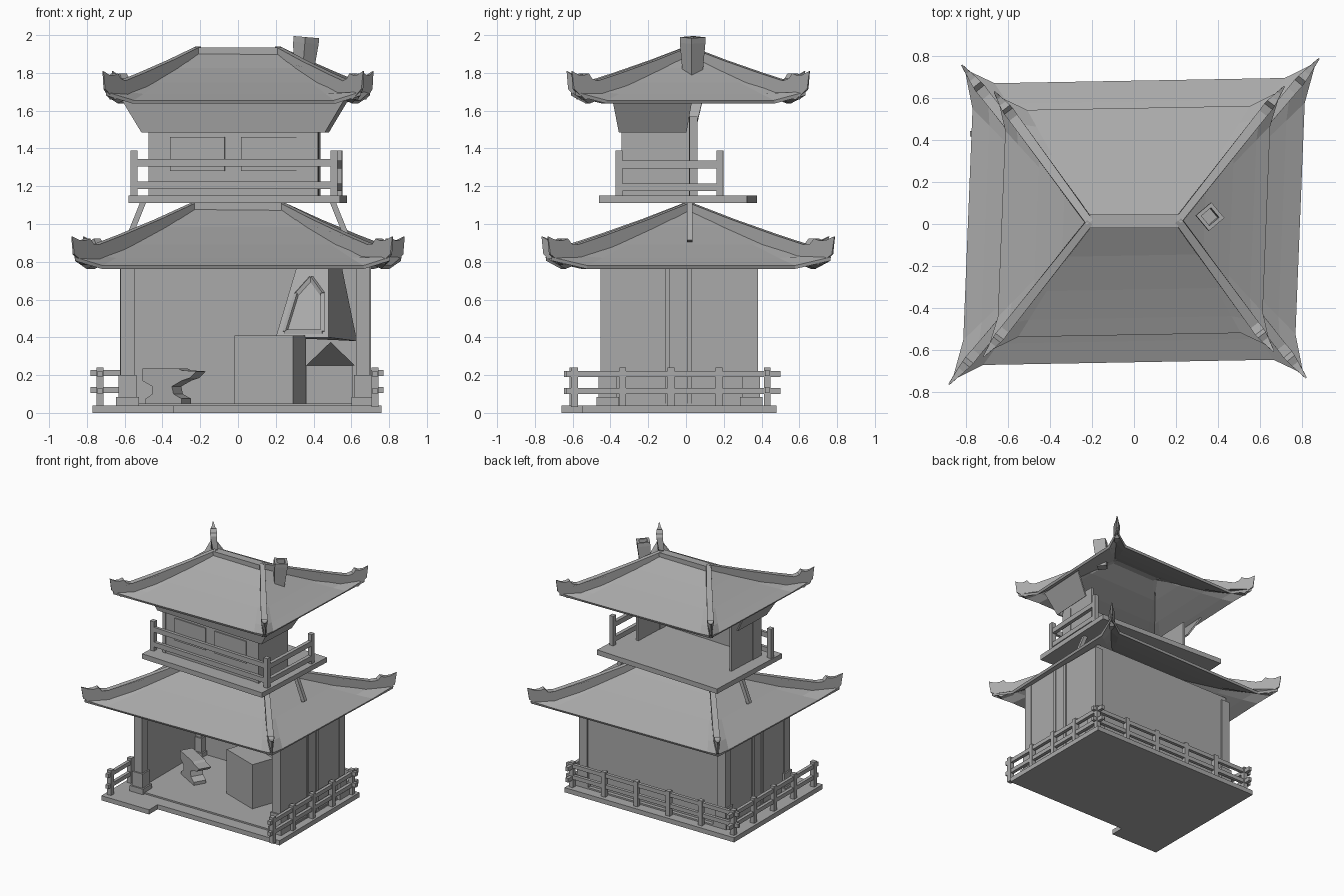
import bpy, bmesh, math
from mathutils import Matrix, Vector

cube = bpy.data.objects.get("Cube")
if cube:
    bpy.data.objects.remove(cube, do_unlink=True)

grey = bpy.data.materials.new("plain grey")
grey.use_nodes = True
COLOUR = (0.4, 0.4, 0.4, 1)
grey.diffuse_color = COLOUR
grey.node_tree.nodes["Principled BSDF"].inputs["Base Color"].default_value = COLOUR


def finish(name, bm, matrix=Matrix()):
    bmesh.ops.transform(bm, matrix=matrix, verts=bm.verts)
    bmesh.ops.recalc_face_normals(bm, faces=bm.faces)
    mesh = bpy.data.meshes.new(name)
    bm.to_mesh(mesh)
    bm.free()
    mesh.materials.append(grey)
    obj = bpy.data.objects.new(name, mesh)
    bpy.context.collection.objects.link(obj)
    return obj


def box(name, x, y, z, turn=0, matrix=Matrix()):
    """Box from (low, high) pairs, turned about its own centre."""
    bm = bmesh.new()
    bmesh.ops.create_cube(bm, size=1)
    size = [p[1] - p[0] for p in (x, y, z)]
    mid = [(p[0] + p[1]) / 2 for p in (x, y, z)]
    m = Matrix.Translation(mid) @ Matrix.Rotation(math.radians(turn), 4, 'Z') @ Matrix.Diagonal((*size, 1))
    return finish(name, bm, matrix @ m)


def beam(name, a, b, width):
    """Square bar between two points."""
    a, b = Vector(a), Vector(b)
    bm = bmesh.new()
    bmesh.ops.create_cube(bm, size=1)
    turn = (b - a).to_track_quat('Z', 'Y').to_matrix().to_4x4()
    m = Matrix.Translation((a + b) / 2) @ turn @ Matrix.Diagonal((width, width, (b - a).length, 1))
    return finish(name, bm, m)


def loft(name, rings, matrix=Matrix(), caps=True):
    """Skin over matching rings of points."""
    bm = bmesh.new()
    loops = [[bm.verts.new(p) for p in r] for r in rings]
    for a, b in zip(loops, loops[1:]):
        for i in range(len(a)):
            j = (i + 1) % len(a)
            bm.faces.new((a[i], a[j], b[j], b[i]))
    if caps:
        bm.faces.new(loops[0])
        bm.faces.new(loops[-1])
    return finish(name, bm, matrix)


def prism(name, points, vector, matrix=Matrix()):
    """Polygon of 3D points pushed along a vector."""
    a = [Vector(p) for p in points]
    return loft(name, [a, [p + Vector(vector) for p in a]], matrix)


# Hip roofs, slightly skewed: concave shell, ridge bar, hip ribs with pointed fins
SHEAR = Matrix(((1, 0.04, 0, 0), (0.018, 1, 0, 0.012), (0, 0, 1, 0), (0, 0, 0, 1)))


def roof(name, ridge, ex, ey, top, eave):
    def height(t):
        return top + (eave - top) * (1.14 * t - 0.14 * t * t)

    rings = []
    for t in (0, 0.3, 0.6, 0.85, 1):
        hx, hy = ridge + (ex - ridge) * t, max(ey * t, 0.012)
        flare = max(0, t - 0.8) / 0.2
        cx, cy, lift = hx + 0.045 * flare, hy + 0.07 * flare, 0.045 * flare
        z = height(t)
        ring = []
        for sx, sy in ((1, 1), (-1, 1), (-1, -1), (1, -1)):
            near_x = (sx * (hx - 0.1 * t), sy * hy, z)
            near_y = (sx * hx, sy * hy * 0.82, z)
            corner = (sx * cx, sy * cy, z + lift)
            ring += [near_y, corner, near_x] if sx * sy > 0 else [near_x, corner, near_y]
        rings.append(ring)
    shell = loft(name, rings, SHEAR, caps=False)
    mod = shell.modifiers.new("thickness", 'SOLIDIFY')
    mod.thickness = 0.02
    mod.offset = -1
    box(name + "_ridge", (-ridge, ridge), (-0.02, 0.045), (top - 0.03, top + 0.025))
    upper = [(t, height(t) + 0.03 + 0.035 * t, 0.035 + 0.015 * t) for t in (0, 0.3, 0.6, 0.8)]
    fin = [(0.85, eave + 0.115, 0.05), (0.875, eave + 0.143, 0.045), (0.91, eave + 0.132, 0.036),
           (0.95, eave + 0.135, 0.022), (1, eave + 0.155, 0.006), (0.985, eave + 0.06, 0.012),
           (0.9, eave + 0.003, 0.036)]
    lower = [(t, height(t) - 0.03, 0.04) for t in (0.7, 0.35, 0)]
    for sx in (1, -1):
        for sy in (1, -1):
            start = Vector((sx * ridge, 0, 0))
            run = Vector((sx * (ex + 0.06), sy * (ey + 0.09), 0)) - start
            side = Vector((-run.y, run.x, 0)).normalized()
            halves = [[start + run * t + side * w * k + Vector((0, 0, z)) for t, z, w in upper + fin + lower]
                      for k in (-0.5, 0.5)]
            loft(name + "_hip_rib", halves, SHEAR)


roof("lower_roof", 0.23, 0.79, 0.67, 1.085, 0.78)
roof("upper_roof", 0.21, 0.63, 0.54, 1.91, 1.655)

# Stepped ground platform
plan = [(-0.77, -0.66), (-0.34, -0.66), (-0.34, -0.55), (0.76, -0.55), (0.76, 0.48), (-0.77, 0.48)]
prism("platform", [(x, y, 0) for x, y in plan], (0, 0, 0.038))
box("floor", (-0.62, 0.7), (-0.45, 0.4), (0.03, 0.05))

# Open-fronted workshop walls, corner posts and pedestals
box("back_wall", (-0.6, 0.68), (0.35, 0.37), (0.04, 0.83))
for x, out in ((-0.605, -1), (0.685, 1)):
    box("side_wall", (x - 0.01, x + 0.01), (-0.42, 0.36), (0.04, 0.8))
    for y in (-0.1, 0.02):
        stud = x + out * 0.009
        box("wall_stud", (stud - 0.01, stud + 0.01), (y - 0.012, y + 0.012), (0.04, 0.795))
for x in (-0.585, 0.662):
    for y in (-0.415, 0.345):
        box("corner_post", (x - 0.037, x + 0.037), (y - 0.037, y + 0.037), (0.04, 0.795))
        box("pedestal_foot", (x - 0.06, x + 0.06), (y - 0.06, y + 0.06), (0.04, 0.085))
        box("pedestal", (x - 0.048, x + 0.048), (y - 0.048, y + 0.048), (0.08, 0.2))

# Ground railing along both sides and the back
for x, front in ((-0.73, -0.6), (0.725, -0.59)):
    for z in (0.115, 0.205):
        box("side_rail", (x - 0.013, x + 0.013), (front - 0.045, 0.5), (z - 0.016, z + 0.016))
    for i in range(5):
        y = front + (0.43 - front) * i / 4
        box("rail_post", (x - 0.018, x + 0.018), (y - 0.018, y + 0.018), (0.03, 0.24))
for z in (0.12, 0.21):
    box("back_rail", (-0.78, 0.77), (0.417, 0.443), (z - 0.016, z + 0.016))
for i in range(1, 5):
    x = -0.73 + 1.455 * i / 5
    box("back_rail_post", (x - 0.018, x + 0.018), (0.412, 0.448), (0.03, 0.24))

# Forge: angled block, side hearth, angled tapering hood with a framed opening
box("forge_block", (0.005, 0.335), (-0.18, 0.02), (0.05, 0.41), turn=-20)
box("forge_hearth", (0.36, 0.61), (-0.06, 0.28), (0.05, 0.25))
prism("hearth_canopy", [(0.36, 0.08, 0.25), (0.62, 0.08, 0.25), (0.49, -0.08, 0.375)], (0, 0.2, 0))
hood_low = [Vector(p) for p in ((0.2, 0, 0.4), (0.48, -0.1, 0.4), (0.63, 0.28, 0.38), (0.3, 0.33, 0.4))]
hood_high = [Vector(p) for p in ((0.31, 0.13, 0.77), (0.48, 0.07, 0.77), (0.55, 0.26, 0.77), (0.38, 0.3, 0.77))]
loft("forge_hood", [hood_low, hood_high])
opening = []
for u, v in ((0.15, 0.08), (0.88, 0.08), (0.85, 0.62), (0.5, 0.85), (0.2, 0.62)):
    left, right = hood_low[0].lerp(hood_high[0], v), hood_low[1].lerp(hood_high[1], v)
    opening.append(left.lerp(right, u))
for a, b in zip(opening, opening[1:] + opening[:1]):
    beam("hood_opening_frame", a, b, 0.022)

# Anvil
spin = Matrix.Translation((-0.36, -0.05, 0)) @ Matrix.Rotation(math.radians(-30), 4, 'Z')
outline = [(-0.12, 0.05), (0.1, 0.05), (0.1, 0.075), (0.05, 0.1), (0.04, 0.14), (0.1, 0.17), (0.15, 0.185),
           (0.19, 0.22), (0.1, 0.225), (0.08, 0.235), (-0.14, 0.235), (-0.14, 0.17), (-0.08, 0.14), (-0.08, 0.1),
           (-0.12, 0.075)]
prism("anvil", [(x, -0.05, z) for x, z in outline], (0, 0.1, 0), spin)

# Balcony slab, slightly turned, with slanted struts to the roof below
TWIST = Matrix.Rotation(math.radians(-2.7), 4, 'Z')
box("balcony_floor", (-0.56, 0.56), (-0.435, 0.35), (1.11, 1.15), matrix=TWIST)
for s in (1, -1):
    beam("balcony_strut", (s * 0.5, 0.02, 1.12), (s * 0.585, 0.02, 0.91), 0.03)

# Balcony railing on the front and one side
for x, y in ((-0.535, -0.33), (0.525, -0.33), (0.525, 0.205)):
    box("balcony_post", (x - 0.018, x + 0.018), (y - 0.018, y + 0.018), (1.14, 1.39), matrix=TWIST)
for z in (1.205, 1.325):
    box("balcony_front_rail", (-0.535, 0.525), (-0.347, -0.323), (z - 0.02, z + 0.02), matrix=TWIST)
    box("balcony_side_rail", (0.51, 0.54), (-0.33, 0.2), (z - 0.03, z + 0.01), matrix=TWIST)

# Upper room: front and side walls, open at the back
box("upper_front_wall", (-0.455, 0.435), (-0.315, -0.295), (1.14, 1.52), matrix=TWIST)
for x in (-0.445, 0.425):
    box("upper_side_wall", (x - 0.01, x + 0.01), (-0.31, 0.04), (1.14, 1.57), matrix=TWIST)
    box("upper_corner_post", (x - 0.014, x + 0.014), (-0.32, -0.215), (1.14, 1.5), matrix=TWIST)
box("wall_sill", (-0.455, 0.435), (-0.322, -0.315), (1.17, 1.19), matrix=TWIST)
for a, b in ((-0.345, -0.055), (0.03, 0.325)):
    box("window_panel", (a, b), (-0.323, -0.315), (1.28, 1.46), matrix=TWIST)

# Flared soffit on three sides, under the upper roof
bm = bmesh.new()
flare = []
for half, front, back, z in ((0.48, -0.325, 0.025, 1.49), (0.58, -0.355, 0.06, 1.66)):
    flare.append([bm.verts.new((x - 0.01, y, z))
                  for x, y in ((-half, back), (-half, front), (half, front), (half, back))])
a, b = flare
for i in range(3):
    bm.faces.new((a[i], a[i + 1], b[i + 1], b[i]))
soffit = finish("upper_soffit", bm, TWIST)
soffit.modifiers.new("thickness", 'SOLIDIFY').thickness = 0.012

# Hollow tapered chimney, leaning slightly
place = (Matrix.Translation((0.345, 0.035, 1.79)) @ Matrix.Rotation(math.radians(5), 4, 'Y')
         @ Matrix.Rotation(math.radians(40), 4, 'Z'))
steps = [(0.036, -0.02), (0.048, 0.17), (0.048, 0.2), (0.03, 0.2), (0.03, 0.11)]
loft("chimney", [[(-r, -r, z), (r, -r, z), (r, r, z), (-r, r, z)] for r, z in steps], place)
